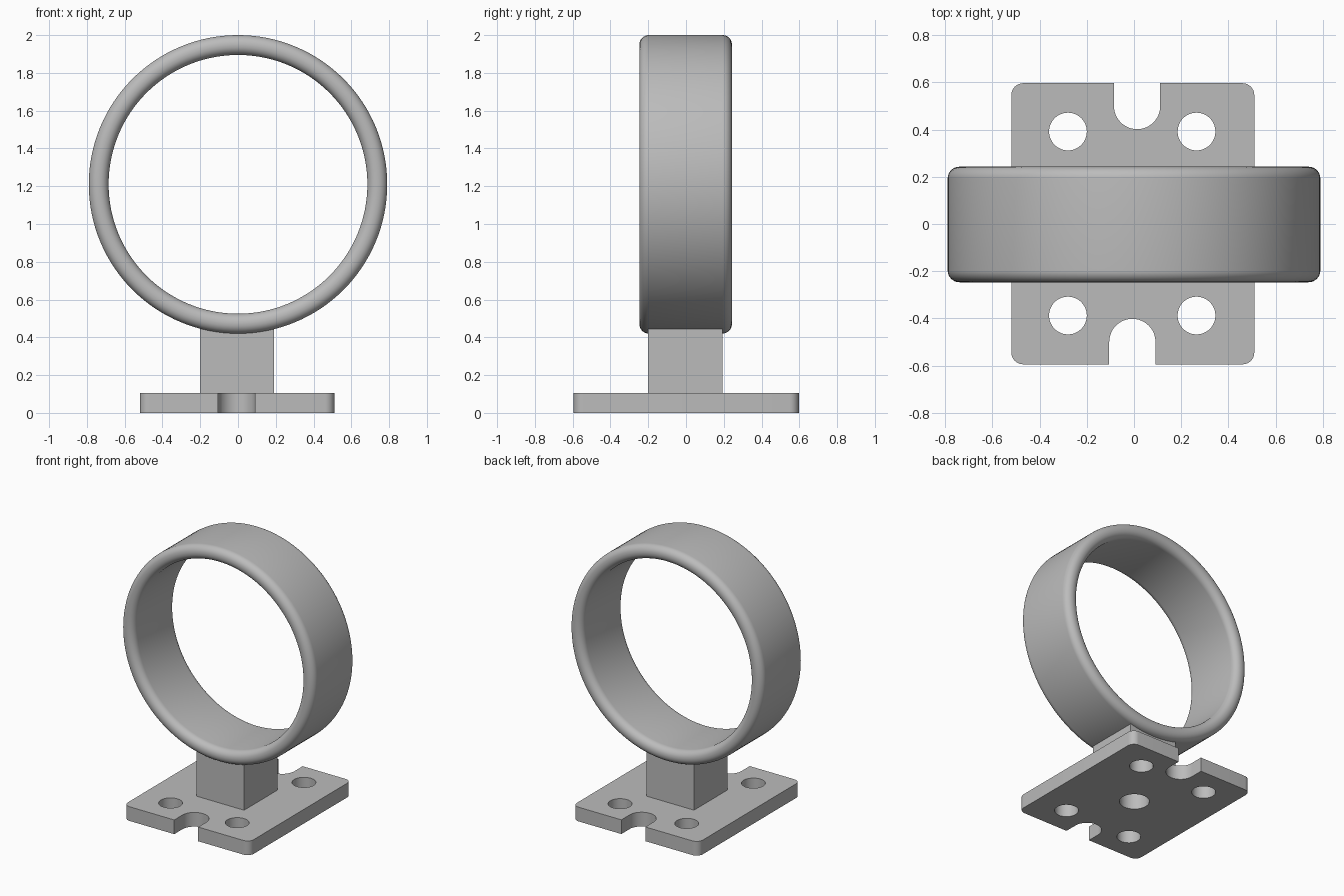
import bpy, bmesh, math
from mathutils import Vector, Matrix

if "Cube" in bpy.data.objects:
    bpy.data.objects.remove(bpy.data.objects["Cube"])

grey = bpy.data.materials.new("plain grey")
grey.use_nodes = True
GREY = (0.5, 0.5, 0.5, 1)
grey.diffuse_color = GREY
grey.node_tree.nodes["Principled BSDF"].inputs["Base Color"].default_value = GREY


def finish(bm, name):
    bmesh.ops.recalc_face_normals(bm, faces=bm.faces)
    mesh = bpy.data.meshes.new(name)
    bm.to_mesh(mesh)
    bm.free()
    mesh.materials.append(grey)
    obj = bpy.data.objects.new(name, mesh)
    bpy.context.collection.objects.link(obj)
    return obj


def block(name, low, high, corner=0):
    """Box between two corners, with optional rounded vertical edges."""
    low, high = Vector(low), Vector(high)
    bm = bmesh.new()
    bmesh.ops.create_cube(bm, size=1)
    for v in bm.verts:
        v.co = [(a + b) / 2 + (b - a) * c for a, b, c in zip(low, high, v.co)]
    if corner:
        upright = [e for e in bm.edges
                   if abs(e.verts[0].co.z - e.verts[1].co.z) > 0.01]
        bmesh.ops.bevel(bm, geom=upright, offset=corner, segments=8,
                        profile=0.5, affect='EDGES')
    return finish(bm, name)


def peg(name, x, y, radius, low, high):
    """Upright cylinder."""
    bm = bmesh.new()
    bmesh.ops.create_cone(bm, cap_ends=True, segments=48, radius1=radius,
                          radius2=radius, depth=high - low,
                          matrix=Matrix.Translation((x, y, (low + high) / 2)))
    return finish(bm, name)


def cut(target, cutter):
    mod = target.modifiers.new(cutter.name, 'BOOLEAN')
    mod.operation = 'DIFFERENCE'
    mod.solver = 'EXACT'
    mod.object = cutter
    cutter.hide_render = True
    cutter.hide_viewport = True
    cutter.display_type = 'WIRE'


# Base plate and square post
TOP = 0.105
plate = block("base_plate", (-0.52, -0.595, 0), (0.51, 0.597, TOP), 0.05)
post = block("post", (-0.2, -0.2, TOP), (0.19, 0.192, 0.48))

# Four screw holes
for x in (-0.28, 0.265):
    for y in (-0.388, 0.392):
        cut(plate, peg("screw_hole_cutter", x, y, 0.08, -0.1, 0.2))

# Round-ended slots in the front and back edges
SLOT = 0.098
for side, x in ((-1, -0.007), (1, 0.013)):
    inner, outer = side * 0.5, side * 0.7
    cut(plate, peg("slot_end_cutter", x, inner, SLOT, -0.1, 0.2))
    cut(plate, block("slot_cutter", (x - SLOT, min(inner, outer), -0.1),
                     (x + SLOT, max(inner, outer), 0.2)))

# Blind bore running up into the post
bore = peg("bore_cutter", -0.005, -0.002, 0.1, -0.1, 0.38)
cut(plate, bore)
cut(post, bore)

# Ring: rounded rectangular section spun about the front-to-back axis
CENTRE = Vector((0, -0.002, 1.21))
INNER, OUTER, HALF, ROUND = 0.685, 0.79, 0.245, 0.05
section = []
for i, (r, y) in enumerate(((OUTER - ROUND, HALF - ROUND),
                            (INNER + ROUND, HALF - ROUND),
                            (INNER + ROUND, ROUND - HALF),
                            (OUTER - ROUND, ROUND - HALF))):
    for k in range(9):
        a = math.pi / 2 * (i + k / 8)
        section.append((r + ROUND * math.cos(a), y + ROUND * math.sin(a)))

STEPS = 128
bm = bmesh.new()
loops = []
for s in range(STEPS):
    a = 2 * math.pi * s / STEPS
    loops.append([bm.verts.new(CENTRE + Vector((r * math.cos(a), y, r * math.sin(a))))
                  for r, y in section])
for s in range(STEPS):
    here, there = loops[s], loops[(s + 1) % STEPS]
    for k in range(len(section)):
        n = (k + 1) % len(section)
        bm.faces.new((here[k], here[n], there[n], there[k]))
ring = finish(bm, "ring")

# Apply the cuts, then shade smooth while keeping crisp edges
bpy.ops.object.select_all(action='DESELECT')
for obj in (plate, post, ring):
    bpy.context.view_layer.objects.active = obj
    obj.select_set(True)
    for mod in list(obj.modifiers):
        bpy.ops.object.modifier_apply(modifier=mod.name)
    bpy.ops.object.shade_smooth_by_angle(angle=math.radians(35))
    obj.select_set(False)
for obj in list(bpy.data.objects):
    if obj.name.split(".")[0].endswith("_cutter"):
        bpy.data.objects.remove(obj)
